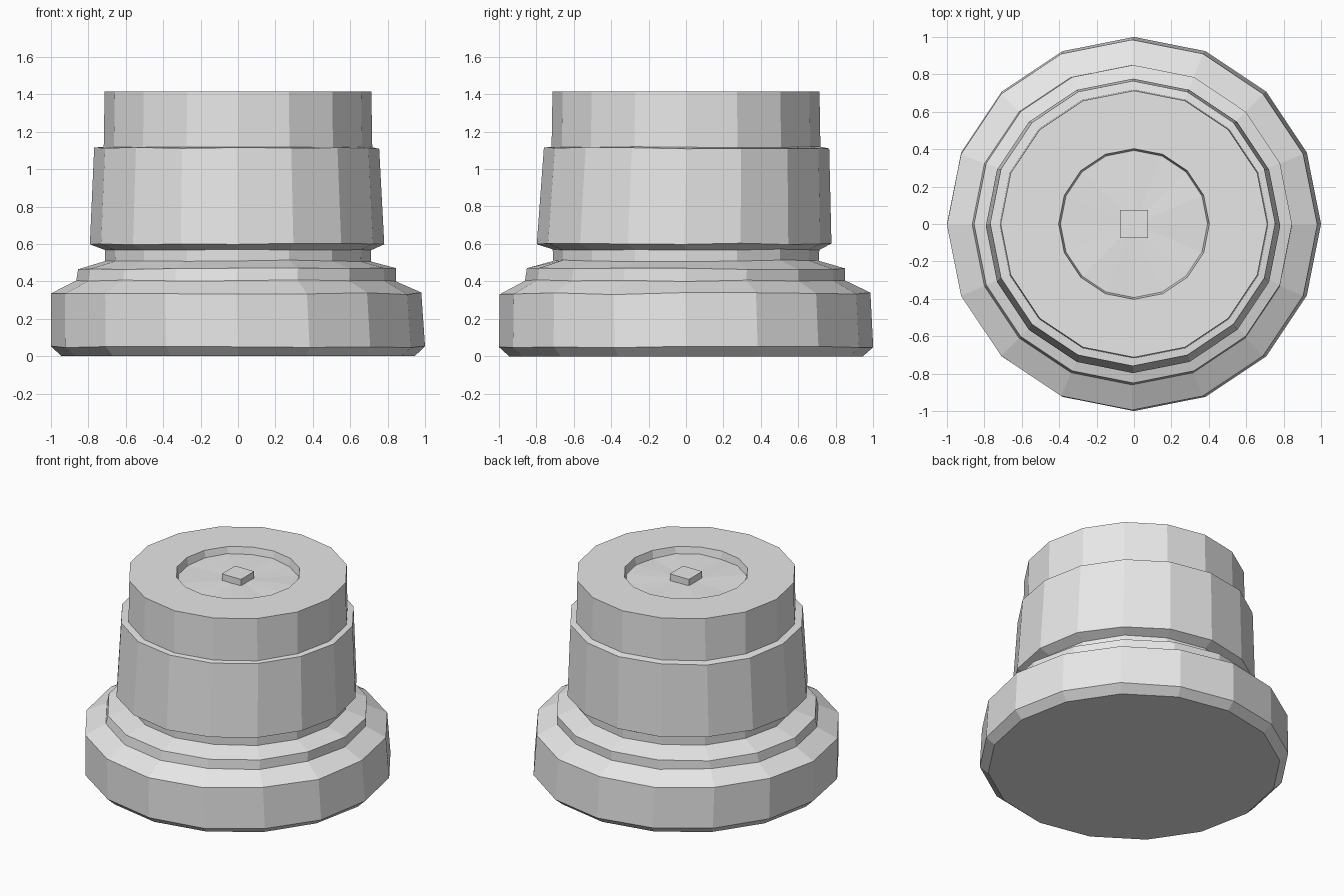
import bpy, bmesh, random
from math import cos, sin, tau

random.seed(4)
SIDES = 16

old = bpy.data.objects.get("Cube")
if old:
    bpy.data.objects.remove(old)

stone = bpy.data.materials.new("pale grey stone")
stone.use_nodes = True
grey = (0.8, 0.8, 0.8, 1)
stone.diffuse_color = grey
stone.node_tree.nodes["Principled BSDF"].inputs["Base Color"].default_value = grey


def finish(bm, name):
    bmesh.ops.recalc_face_normals(bm, faces=bm.faces)
    mesh = bpy.data.meshes.new(name)
    bm.to_mesh(mesh)
    bm.free()
    mesh.materials.append(stone)
    obj = bpy.data.objects.new(name, mesh)
    bpy.context.collection.objects.link(obj)
    return obj


def ring(bm, z, radius, dx, dy, wobble):
    """One slightly uneven hand-cut ring of vertices."""
    return [bm.verts.new((dx + radius * cos(tau * i / SIDES),
                          dy + radius * sin(tau * i / SIDES),
                          z + random.uniform(-wobble, wobble)))
            for i in range(SIDES)]


# Stepped column: height, radius, sideways offset x and y, height wobble
profile = [
    (0.0, 0.945, 0, 0, 0),
    (0.05, 1.0, 0, 0, 0.005),
    (0.335, 0.99, -0.01, -0.005, 0.006),
    (0.405, 0.855, -0.01, -0.005, 0.006),
    (0.467, 0.85, -0.005, 0, 0.004),
    (0.51, 0.71, 0, 0, 0.004),
    (0.57, 0.712, 0, 0, 0.004),
    (0.6, 0.787, -0.005, -0.01, 0.004),
    (1.112, 0.762, -0.007, 0.003, 0.004),
    (1.117, 0.718, 0, 0, 0.003),
    (1.415, 0.713, 0, 0, 0),
    (1.415, 0.403, 0, 0, 0),
    (1.365, 0.393, 0, 0, 0.006),
]
bm = bmesh.new()
rings = [ring(bm, *row) for row in profile]
for low, high in zip(rings, rings[1:]):
    for i in range(SIDES):
        j = (i + 1) % SIDES
        bm.faces.new((low[i], low[j], high[j], high[i]))
bm.faces.new(rings[0][::-1])

# Shallow fan-shaped socket floor
centre = bm.verts.new((0, 0, 1.37))
for i in range(SIDES):
    bm.faces.new((rings[-1][i], rings[-1][(i + 1) % SIDES], centre))
finish(bm, "column_base")

# Small square peg in the socket
bm = bmesh.new()
bmesh.ops.create_cube(bm, size=1)
bmesh.ops.scale(bm, vec=(0.15, 0.15, 0.065), verts=bm.verts)
peg = finish(bm, "centre_peg")
peg.location = (0, 0, 1.3825)
